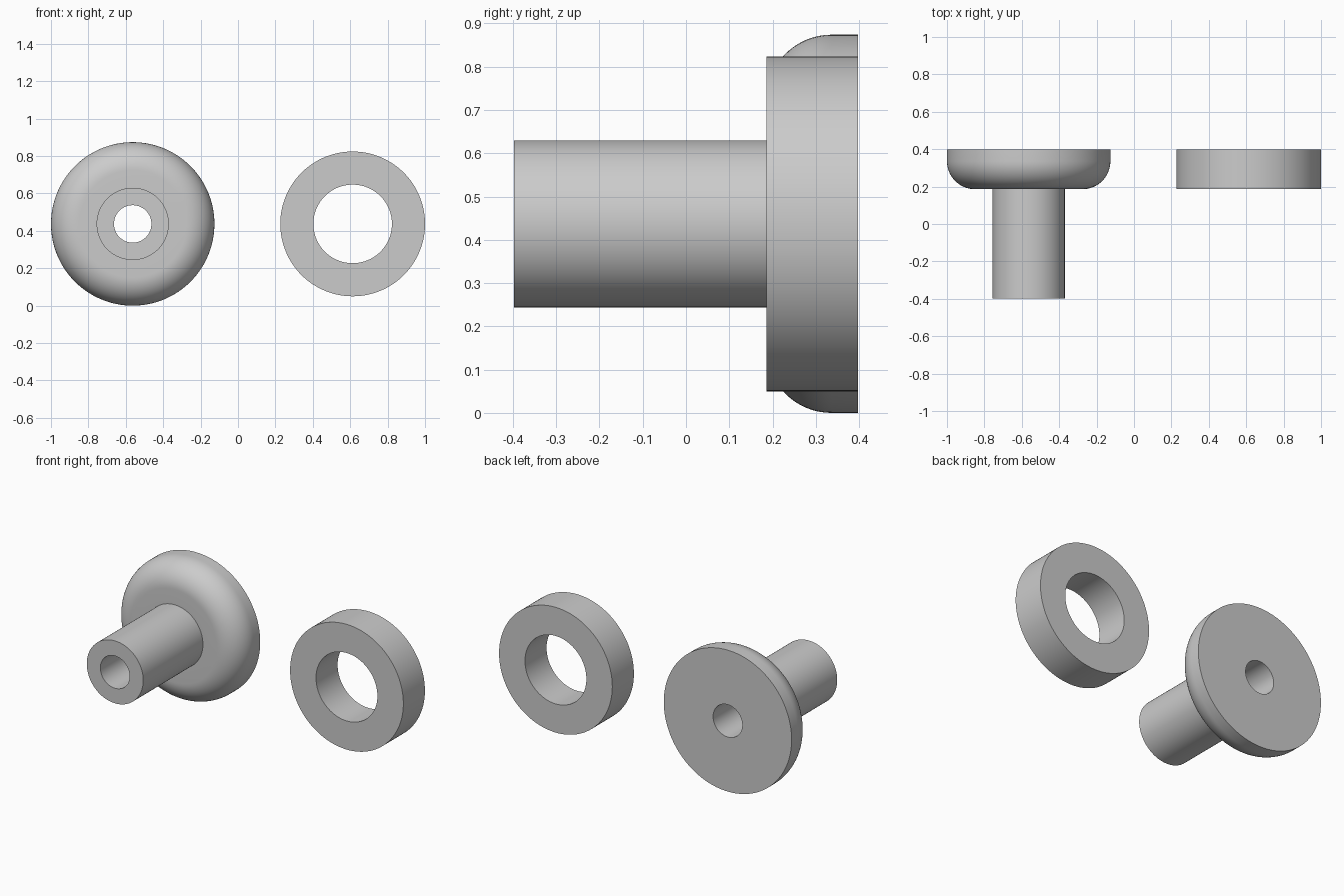
import bpy
import bmesh
from math import sin, cos, pi, radians
from mathutils import Matrix, Vector

cube = bpy.data.objects.get("Cube")
if cube:
    bpy.data.objects.remove(cube, do_unlink=True)

grey = bpy.data.materials.new("plain grey")
grey.use_nodes = True
grey.diffuse_color = (0.6, 0.6, 0.6, 1)
grey.node_tree.nodes["Principled BSDF"].inputs["Base Color"].default_value = (0.6, 0.6, 0.6, 1)

SEGMENTS = 128
AXIS_Z = 0.437
FRONT, SHOULDER, BACK = -0.397, 0.186, 0.397


def lathe(name, x, profile):
    """Turn a closed (radius, y) profile around an axis along y."""
    bm = bmesh.new()
    rings = []
    for i in range(SEGMENTS):
        turn = Matrix.Rotation(2 * pi * i / SEGMENTS, 3, 'Y')
        rings.append([bm.verts.new(turn @ Vector((r, y, 0))) for r, y in profile])
    for i, ring in enumerate(rings):
        following = rings[(i + 1) % SEGMENTS]
        for j in range(len(profile)):
            k = (j + 1) % len(profile)
            bm.faces.new((ring[j], ring[k], following[k], following[j]))
    bmesh.ops.recalc_face_normals(bm, faces=bm.faces)
    mesh = bpy.data.meshes.new(name)
    bm.to_mesh(mesh)
    bm.free()
    mesh.materials.append(grey)
    obj = bpy.data.objects.new(name, mesh)
    obj.location = (x, 0, AXIS_Z)
    bpy.context.collection.objects.link(obj)
    bpy.ops.object.select_all(action='DESELECT')
    obj.select_set(True)
    bpy.context.view_layer.objects.active = obj
    bpy.ops.object.shade_smooth_by_angle(angle=radians(30))
    return obj


# Flanged bushing: bored shaft with a round-shouldered flange
bore, shaft, flange, fillet = 0.1, 0.193, 0.437, 0.15
steps = 16
shoulder = [(flange - fillet + fillet * sin(a), SHOULDER + fillet - fillet * cos(a))
            for a in (pi / 2 * i / steps for i in range(steps + 1))]
lathe("flanged_bushing", -0.563,
      [(bore, FRONT), (shaft, FRONT), (shaft, SHOULDER)] + shoulder
      + [(flange, BACK), (bore, BACK)])

# Separate flat collar
hole, rim = 0.21, 0.387
lathe("collar_ring", 0.613,
      [(hole, SHOULDER), (rim, SHOULDER), (rim, BACK), (hole, BACK)])
